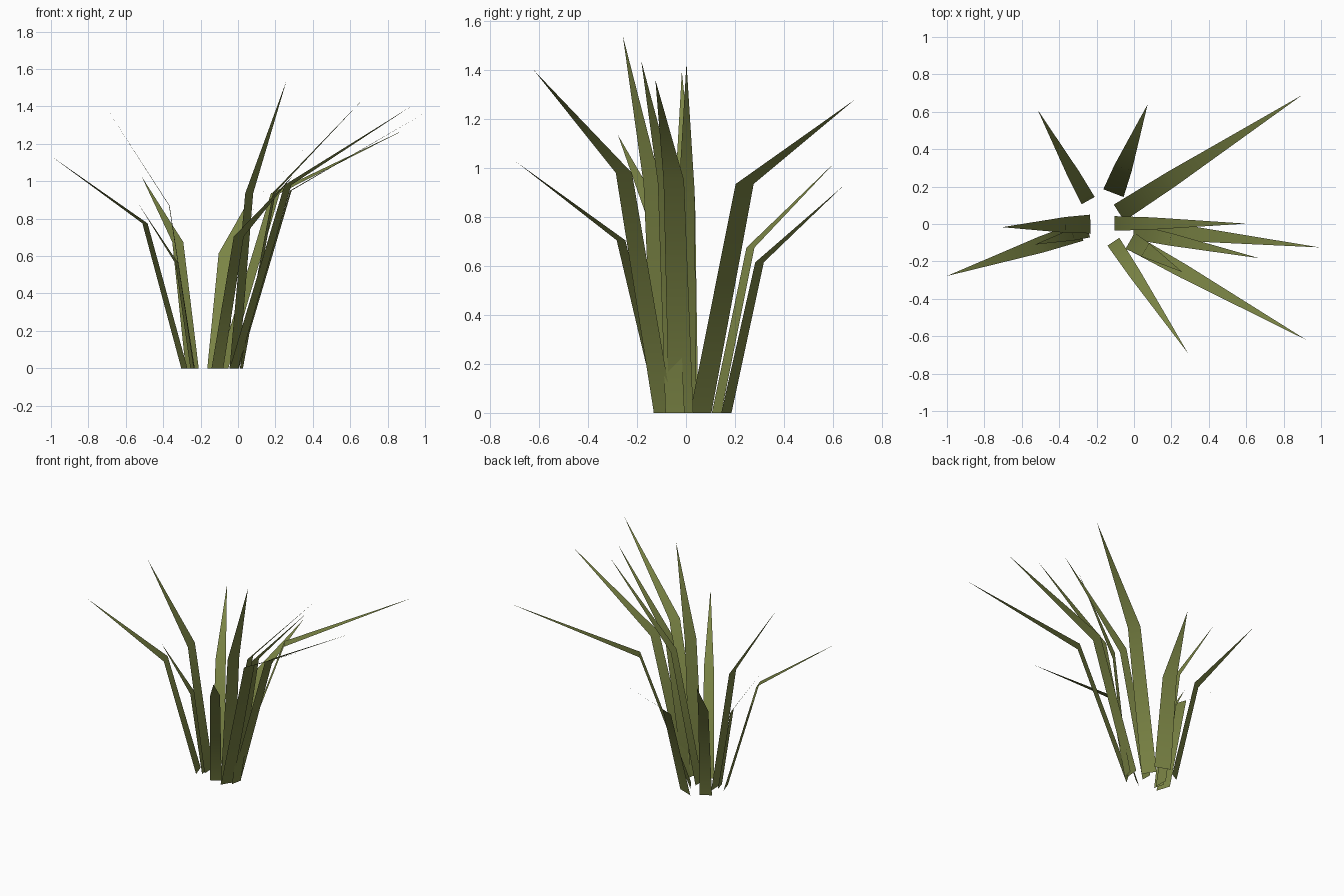
import bpy
import bmesh
from mathutils import Vector

cube = bpy.data.objects.get("Cube")
if cube:
    bpy.data.objects.remove(cube, do_unlink=True)

# Olive leaf colour
leaf = bpy.data.materials.new("olive_green")
leaf.use_nodes = True
colour = (0.20, 0.235, 0.06, 1.0)
leaf.diffuse_color = colour
bsdf = leaf.node_tree.nodes["Principled BSDF"]
bsdf.inputs["Base Color"].default_value = colour
bsdf.inputs["Roughness"].default_value = 0.9

TAPER = 0.84   # width at the fold relative to the root


def blade(name, root, tip, fold_height, half_width, bend=0.285):
    """Flat leaf: a tapered upright strip folding outward into a point.
    bend is the share of the outward reach at which it folds."""
    root, tip = Vector((*root, 0)), Vector(tip)
    fold = root.lerp(tip, bend)
    fold.z = fold_height
    out = Vector((tip.x - root.x, tip.y - root.y, 0)).normalized()
    side = Vector((-out.y, out.x, 0)) * half_width

    bm = bmesh.new()
    r0, r1 = bm.verts.new(root - side), bm.verts.new(root + side)
    f0, f1 = bm.verts.new(fold - side * TAPER), bm.verts.new(fold + side * TAPER)
    point = bm.verts.new(tip)
    bm.faces.new((r0, f0, f1, r1))
    bm.faces.new((f0, point, f1))
    for face in bm.faces:
        face.smooth = True
    mesh = bpy.data.meshes.new(name)
    bm.to_mesh(mesh)
    bm.free()
    mesh.materials.append(leaf)
    bpy.context.collection.objects.link(bpy.data.objects.new(name, mesh))


# Blades: root (x, y), tip (x, y, z), fold height, half width, optional bend
blades = {
    "back_right_blade": ((-.245, .125), (-.515, .61, 1.025), .675, .040),
    "back_short_blade": ((-.11, .165), (.073, .64, .925), .615, .058),
    "back_left_long_blade": ((-.08, .06), (.90, .69, 1.28), .935, .052),
    "left_inner_blade": ((-.105, .003), (.60, .002, 1.43), .90, .039),
    "left_long_blade": ((.0, -.02), (.99, -.125, 1.36), .95, .050),
    "left_middle_blade": ((.018, -.045), (.67, -.183, 1.44), .94, .040, .27),
    "tallest_blade": ((-.02, -.09), (.26, -.258, 1.54), .935, .049),
    "front_left_long_blade": ((-.022, -.092), (.925, -.622, 1.40), .98, .045, .305),
    "front_blade": ((-.11, -.095), (.29, -.693, 1.025), .705, .038),
    "right_tall_blade": ((-.233, .0), (-.705, -.017, 1.395), .87, .050),
    "right_long_blade": ((-.287, -.04), (-1.0, -.278, 1.135), .775, .052, .295),
    "right_short_blade": ((-.245, -.035), (-.53, -.11, .875), .56, .038),
}
for name, shape in blades.items():
    blade(name, *shape)
